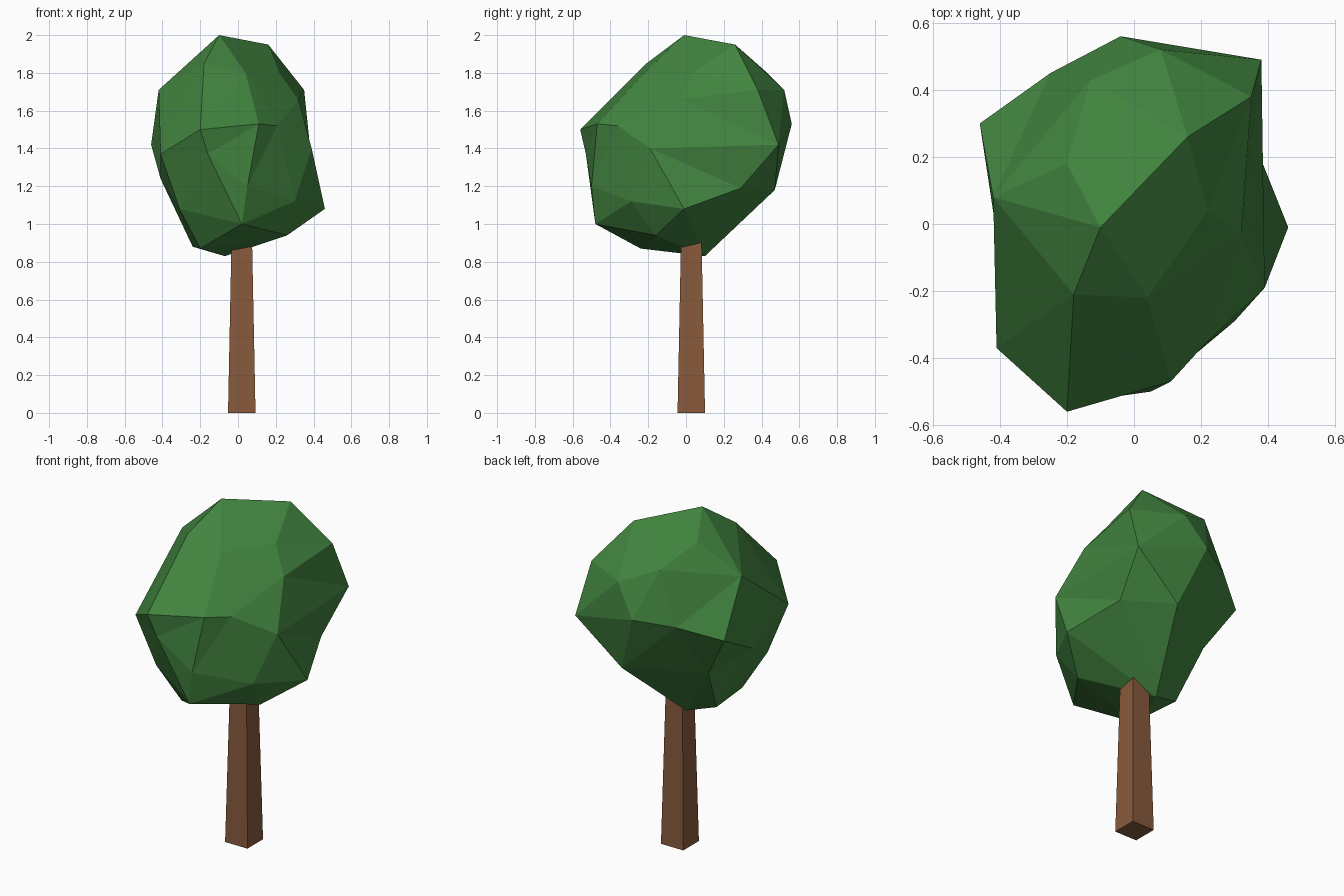
import bpy
import bmesh
from mathutils import Vector

default_cube = bpy.data.objects.get("Cube")
if default_cube:
    bpy.data.objects.remove(default_cube, do_unlink=True)


def make_material(name, colour):
    material = bpy.data.materials.new(name)
    material.use_nodes = True
    material.diffuse_color = colour
    for node in material.node_tree.nodes:
        if node.type == "BSDF_PRINCIPLED":
            node.inputs["Base Color"].default_value = colour
    return material


def add_object(name, bm, material):
    mesh = bpy.data.meshes.new(name)
    bm.to_mesh(mesh)
    bm.free()
    mesh.materials.append(material)
    part = bpy.data.objects.new(name, mesh)
    bpy.context.collection.objects.link(part)
    return part


bark = make_material("bark brown", (0.242, 0.102, 0.045, 1))
leaf = make_material("leaf green", (0.054, 0.231, 0.05, 1))

# Trunk: a square post that tapers upwards into the crown
trunk = bmesh.new()
bmesh.ops.create_cone(trunk, cap_ends=True, segments=4, radius1=0.103, radius2=0.076, depth=0.95)
for vert in trunk.verts:
    # turn the four-sided cone so that its flat sides face the axes
    side = abs(vert.co.x) + abs(vert.co.y)
    x, y = vert.co.x - vert.co.y, vert.co.x + vert.co.y
    vert.co = Vector((x * 0.707 + 0.02, y * 0.707 + 0.028, vert.co.z + 0.475))
add_object("trunk", trunk, bark)

# Crown: the corners of a lumpy faceted ball, in hundredths of a unit
crown_top = [
    (-10, -1, 200), (16, 26, 195), (-20, 18, 189), (-18, -21, 185),
    (4, -22, 180), (22, 4, 180), (-13, 43, 180),
]
crown_middle = [
    (35, 38, 171), (8, 52, 171), (-42, 8, 171), (32, -3, 166),
    (-4, 56, 153), (-25, 45, 150), (-46, 30, 142), (38, 49, 142),
    (39, -19, 140), (21, -36, 152), (11, -47, 153), (-20, -56, 150),
    (-41, -37, 137), (-16, -53, 137),
]
crown_bottom = [
    (5, -50, 120), (-41, -3, 124), (-30, 22, 116), (9, 47, 118),
    (34, 29, 119), (46, -1, 108), (30, -29, 112), (2, -48, 100),
    (-31, -32, 108), (26, -16, 94), (-20, -24, 87), (-24, 6, 88),
    (-7, 10, 83),
]
centre = Vector((0, 0, 1.4))
crown = bmesh.new()
target = {}
for point in crown_top + crown_middle + crown_bottom:
    position = Vector(point) / 100
    vert = crown.verts.new((position - centre).normalized())
    target[vert] = position

# Skin the corners on a round ball, then move each to its own place
bmesh.ops.convex_hull(crown, input=crown.verts)
for vert, position in target.items():
    vert.co = position
bmesh.ops.recalc_face_normals(crown, faces=crown.faces)
bmesh.ops.reverse_faces(crown, faces=crown.faces)
add_object("crown", crown, leaf)
